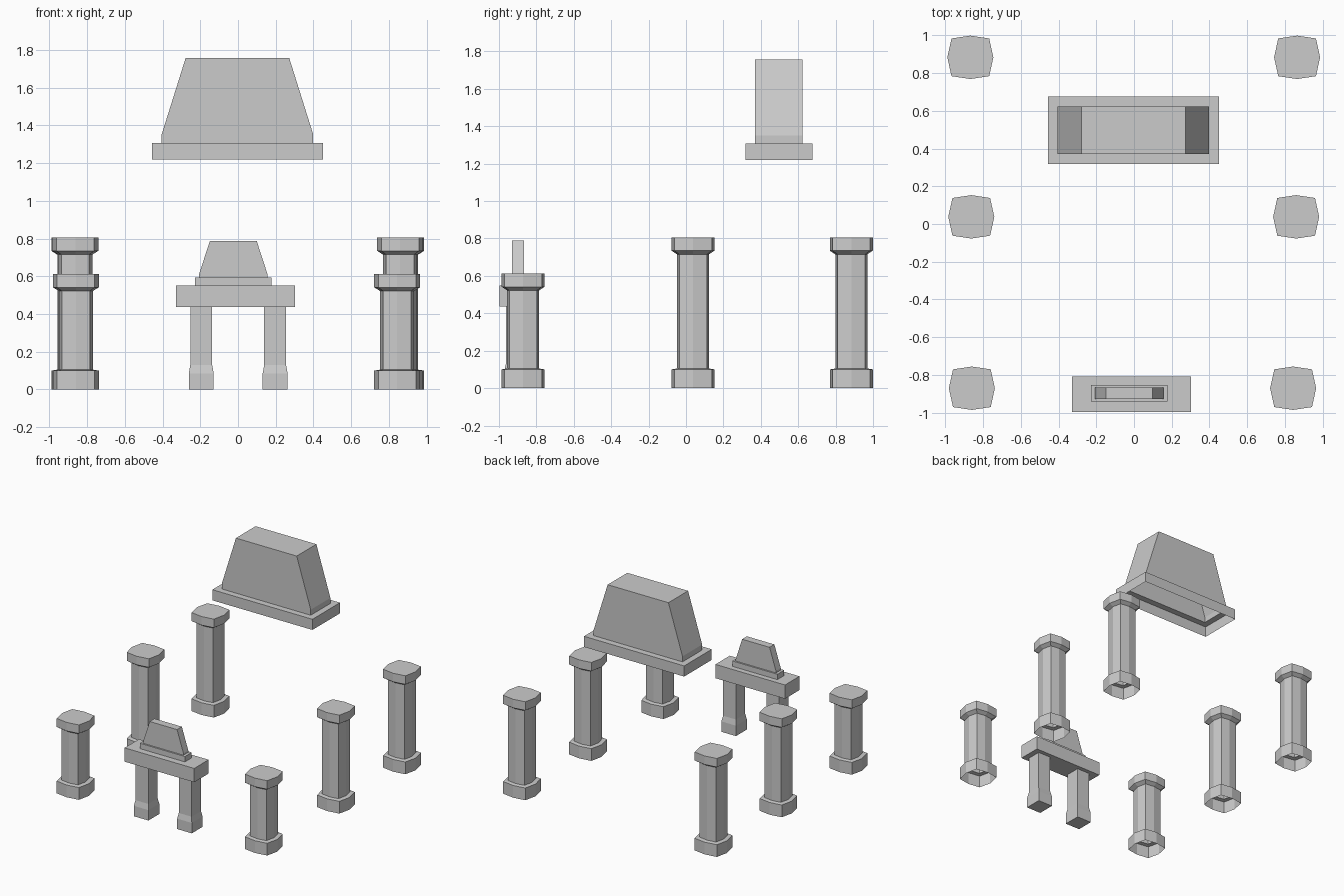
import bpy

if "Cube" in bpy.data.objects:
    bpy.data.objects.remove(bpy.data.objects["Cube"])


def loft(name, rings, close_bottom=False):
    """Skin a stack of equal-length point rings, closing the top."""
    n = len(rings[0])
    verts = [p for ring in rings for p in ring]
    faces = []
    for r in range(len(rings) - 1):
        for i in range(n):
            j = (i + 1) % n
            faces.append((r * n + i, r * n + j, (r + 1) * n + j, (r + 1) * n + i))
    faces.append(tuple(range(len(verts) - n, len(verts))))
    if close_bottom:
        faces.append(tuple(reversed(range(n))))
    mesh = bpy.data.meshes.new(name)
    mesh.from_pydata(verts, [], faces)
    mesh.update()
    obj = bpy.data.objects.new(name, mesh)
    bpy.context.collection.objects.link(obj)
    return obj


def rect(cx, cy, hx, hy, z):
    return [(cx - hx, cy - hy, z), (cx + hx, cy - hy, z),
            (cx + hx, cy + hy, z), (cx - hx, cy + hy, z)]


# Square section with bulging sides
SECTION = [(-0.1, -0.1), (0, -0.115), (0.1, -0.1), (0.122, 0),
           (0.1, 0.1), (0, 0.115), (-0.1, 0.1), (-0.122, 0)]


def pillar(name, cx, cy, height):
    # Base block, narrower shaft, flared cap; underside left hollow
    profile = [(1, 0), (1, 0.10), (0.74, 0.105), (0.74, height - 0.09),
               (1, height - 0.07), (1, height)]
    loft(name, [[(cx + s * x, cy + s * y, z) for x, y in SECTION]
                for s, z in profile])


# Three rows of pillars, the front pair shorter
for row, xl, xr, y, h in (("back", -0.868, 0.865, 0.884, 0.805),
                          ("middle", -0.863, 0.86, 0.038, 0.805),
                          ("front", -0.86, 0.844, -0.871, 0.612)):
    pillar(row + "_left_pillar", xl, y, h)
    pillar(row + "_right_pillar", xr, y, h)

# Floating hood: hollow rim with sloped body
HX, HY = -0.003, 0.497
loft("hood", [rect(HX, HY, 0.453, 0.178, 1.22), rect(HX, HY, 0.453, 0.178, 1.307),
              rect(HX, HY, 0.402, 0.127, 1.307), rect(HX, HY, 0.402, 0.127, 1.352),
              rect(HX, HY, 0.275, 0.127, 1.757)])

# Table slab
TY = -0.903
loft("table_slab", [rect(-0.014, TY, 0.315, 0.093, z) for z in (0.437, 0.55)], True)

# Legs with wider feet
for side, cx in (("left", -0.195), ("right", 0.197)):
    loft(side + "_table_leg", [rect(cx, TY, 0.066, 0.07, 0), rect(cx, TY, 0.066, 0.07, 0.085),
                               rect(cx, TY, 0.058, 0.06, 0.13), rect(cx, TY, 0.058, 0.06, 0.437)], True)

# Small hood ornament on the table
SX, SY = -0.025, -0.898
loft("small_hood", [rect(SX, SY, 0.204, 0.044, 0.55), rect(SX, SY, 0.204, 0.044, 0.594),
                    rect(SX, SY, 0.182, 0.031, 0.594), rect(SX, SY, 0.182, 0.031, 0.61),
                    rect(SX, SY, 0.124, 0.031, 0.788)])
